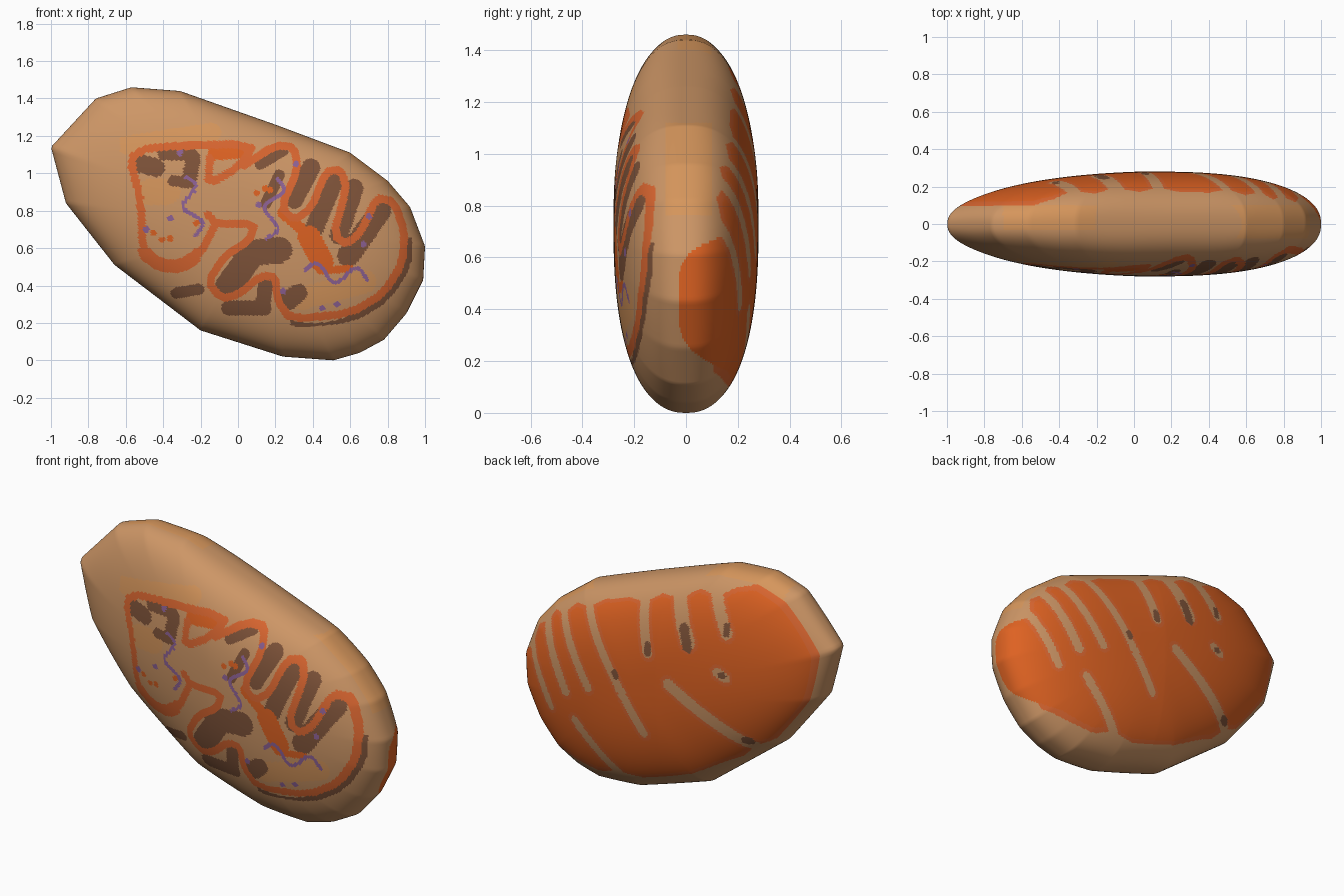
import bpy, bmesh, math, random

if "Cube" in bpy.data.objects:
    bpy.data.objects.remove(bpy.data.objects["Cube"])

random.seed(4)
PALETTE = [("tan_skin", "CD9666"), ("light_tan", "D6965C"), ("orange", "DE6222"),
           ("soft_orange", "DA6630"), ("brown", "80543A"), ("purple", "8E6296")]
TAN, LIGHT, ORANGE, SOFT, BROWN, PURPLE = range(len(PALETTE))

def linear(hex_rgb):
    srgb = [v / 255 for v in bytes.fromhex(hex_rgb)]
    return [((c + 0.055) / 1.055) ** 2.4 for c in srgb] + [1]

# ---------- drawing helpers, all working in the x, z plane (hundredths) ----------
def pairs(v):
    return list(zip(v[::2], v[1::2]))

def rounded(pts):
    """Corner-cut a path so that it looks hand drawn."""
    out = [pts[0]]
    for (ax, az), (bx, bz) in zip(pts, pts[1:]):
        out += [(.8 * ax + .2 * bx, .8 * az + .2 * bz), (.2 * ax + .8 * bx, .2 * az + .8 * bz)]
    return out + [pts[-1]]

def wiggle(ax, az, bx, bz):
    """A wavy strand between two points."""
    dx, dz = bx - ax, bz - az
    n = 16
    return [(ax + dx * i / n - dz * .14 * math.sin(i * .6), az + dz * i / n + dx * .14 * math.sin(i * .6))
            for i in range(n + 1)]

def seg_dist(x, z, ax, az, bx, bz):
    ex, ez = bx - ax, bz - az
    u = max(0, min(1, ((x - ax) * ex + (z - az) * ez) / (ex * ex + ez * ez + 1e-9)))
    return math.hypot(x - ax - u * ex, z - az - u * ez)

def path_dist(x, z, pts):
    return min(seg_dist(x, z, *a, *b) for a, b in zip(pts, pts[1:]))

def blob_gap(x, z, blobs):
    """Distance to the nearest round-ended blob (two ends and a radius)."""
    return min(seg_dist(x, z, *b[:4]) - b[4] for b in blobs)

# ---------- silhouette ----------
OUTLINE = pairs([-100, 114, -76, 140, -57, 146, -31, 144, 20, 126, 60, 111, 80, 96, 92, 82,
                 100, 61, 99, 43, 90, 25, 78, 11, 65, 4, 51, 0, 24, 2, -20, 16, -66, 51, -92, 84])
CX, CZ, HALF = 12, 72, 28
M, N = 480, 108          # columns around, rings per side

def reach(t):
    """Distance from the centre to the silhouette at angle t."""
    dx, dz = math.cos(t), math.sin(t)
    for (ax, az), (bx, bz) in zip(OUTLINE, OUTLINE[1:] + OUTLINE[:1]):
        ex, ez = bx - ax, bz - az
        den = dx * ez - dz * ex
        s = ((ax - CX) * ez - (az - CZ) * ex) / den
        u = ((ax - CX) * dz - (az - CZ) * dx) / den
        if s > 0 and -1e-6 <= u <= 1 + 1e-6:
            return s

# ---------- front: folded membrane with chambers ----------
LEFT_LOBE = rounded(pairs([-12, 73, -20, 57, -31, 50, -42, 51, -51, 58, -52, 86, -58, 108,
                           -48, 114, 9, 116, 0, 103, -16, 94, -15, 108]))
FOLDS = rounded(pairs([-16, 78, -12, 73, 9, 73, 6, 64, -7, 56, -16, 42, -9, 33, 0, 35, 12, 45,
                       20, 45, 21, 32, 28, 22, 60, 25, 78, 36, 88, 52, 89, 70, 83, 85, 74, 87,
                       66, 69, 58, 62, 51, 67, 58, 92, 55, 102, 47, 101, 39, 81, 30, 75, 23, 82,
                       32, 102, 30, 114, 20, 115, 3, 104]))
STRANDS = [wiggle(-28, 98, -22, 67), wiggle(21, 97, 16, 65), wiggle(36, 48, 69, 44)]
CHAMBERS = [(-51, 105, -44, 103, 5), (-40, 110, -24, 110, 3), (-26, 97, -24, 108, 4),
            (-35, 96, -25, 95, 3), (12, 105, 24, 112, 3),
            (15, 84, 22, 99, 3), (30, 86, 39, 103, 5), (41, 71, 51, 95, 5), (54, 67, 62, 92, 5),
            (59, 56, 76, 80, 6), (-5, 40, 6, 55, 7), (4, 57, 22, 59, 7), (-33, 36, -21, 38, 3),
            (-5, 28, 14, 28, 4), (13, 28, 15, 42, 4), (27, 32, 32, 36, 5)]
BRIDGES = [(24, 79, 42, 63, 3), (38, 66, 45, 53, 6), (44, 48, 60, 49, 2), (-12, 111, 4, 112, 4)]
PALE = [(-60, 115, -14, 122, 5), (-47, 90, -38, 90, 7), (34, 33, 68, 42, 6)]

# loose grains: purple where they are seen, orange scattered
def grain(x, z, size):
    return (x, z, x, z, size)

PURPLE_GRAINS = [grain(x, z, 1.7) for x, z in pairs(
    [-31, 111, -49, 70, -36, 76, 11, 83, 31, 105, 70, 77, 67, 62, 24, 37, 45, 28, 53, 30])]
ORANGE_GRAINS = [grain(random.uniform(-47, -20), random.uniform(63, 76), 1.7) for _ in range(4)] + \
                [grain(random.uniform(8, 20), random.uniform(88, 102), 1.7) for _ in range(3)]

# ---------- back: orange field cut by slanting slits, with brown spots ----------
SLITS = [(14, 122, 6, 93, 3.2), (-10, 126, -19, 105, 4.5), (-32, 134, -42, 115, 3.5),
         (50, 106, 30, 77, 2.7), (30, 77, 9, 45, 2.7), (68, 98, 45, 62, 2.7), (80, 90, 61, 55, 3),
         (93, 78, 73, 42, 2.5), (-8, 78, -62, 45, 3.5), (55, 39, 25, 8, 2.7), (-38, 92, -42, 90, 3)]
SPOTS = [(-16, 112, -19, 102, 3), (6, 97, 6, 93, 2.2), (-42, 119, -42, 115, 2),
         (27, 76, 26, 74, 2), (-41, 91, -40, 91, 2), (-53, 53, -51, 53, 2.5)]

def rim_colour(x, y, z):
    """Pale patches that run over the right and top edges."""
    right = x > 45 and 76 < z < 112 and -8 < y < 10
    top = -70 < x < -20 and z > 100 and -3 < y < 10
    return LIGHT if right or top else TAN

def front_colour(x, y, z):
    if abs(x - 15) > 78 or not 15 < z < 130:
        return rim_colour(x, y, z)
    if min(path_dist(x, z, s) for s in STRANDS) < 1 or blob_gap(x, z, PURPLE_GRAINS) < 0:
        return PURPLE
    fold = path_dist(x, z, FOLDS)
    lobe_width = 3.6 if z < 60 and x < -20 else 2.1
    if fold < 2.1 or path_dist(x, z, LEFT_LOBE) < lobe_width:
        return SOFT
    if blob_gap(x, z, BRIDGES) < 0 or blob_gap(x, z, ORANGE_GRAINS) < 0:
        return ORANGE
    shadow_band = fold < 5 and x > 28 and z < 66 and math.hypot(x - 40, z - 70) > 50
    if shadow_band or blob_gap(x, z, CHAMBERS) < 0:
        return BROWN
    return LIGHT if blob_gap(x, z, PALE) < 0 else rim_colour(x, y, z)

def wraps(x, y, z):
    """The lobe of the back field that folds over the right edge."""
    return x > 55 and y > 20 * ((z - 45) / (24 if z > 45 else 29)) ** 4 - 3

def back_colour(x, y, z, r):
    if blob_gap(x, z, SPOTS) < 0:
        return BROWN
    # the field reaches nearer the rim at both ends and bulges between the slits
    gap = blob_gap(x, z, SLITS)
    limit = .82 + .1 * min(1, (abs(x - CX) / 65) ** 3) + .04 * min(1, gap / 8)
    if wraps(x, y, z):
        limit = 1.1
    if r > limit:
        return rim_colour(x, y, z)
    if gap < 0:
        return TAN
    return SOFT if gap < 2 or r > limit - .03 else ORANGE

def colour(x, y, z, r):
    if y > 0 or wraps(x, y, z):
        return back_colour(x, y, z, r)
    return front_colour(x, y, z)

# ---------- body: swollen silhouette ----------
angles = [2 * math.pi * (j + .01) / M for j in range(M)]
sharp = [reach(t) for t in angles]
soft = sharp
for _ in range(3):
    soft = [sum(soft[(j + k) % M] for k in range(-12, 13)) / 25 for j in range(M)]

bm = bmesh.new()
rings, radii = [], []
for i in range(1, 2 * N):
    phi = math.pi * (i / (2 * N) - .5)
    r = math.cos(phi)
    y = 0 if i == N else math.copysign(HALF * (1 - r ** 2.4) ** .42, phi)
    ring = []
    for t, a, b in zip(angles, soft, sharp):
        d = r * (a + (b - a) * r ** 8)
        x = CX + d * math.cos(t)
        thin = 1 - .1 * max(0, -x / 100)      # the pointed end is a little thinner
        ring.append(bm.verts.new((x / 100, y * thin / 100, (CZ + d * math.sin(t)) / 100)))
    rings.append(ring)
    radii.append(r)

def skin(verts, r):
    f = bm.faces.new(verts)
    f.smooth = True
    f.material_index = colour(*(f.calc_center_median() * 100), r)

for a, b, r in zip(rings, rings[1:], radii):
    for j in range(M):
        skin((a[j - 1], a[j], b[j], b[j - 1]), r)
for y, ring in ((-HALF, rings[0]), (HALF, rings[-1])):
    pole = bm.verts.new((CX / 100, y / 100, CZ / 100))
    for j in range(M):
        skin((pole, ring[j - 1], ring[j]), 0)
bmesh.ops.recalc_face_normals(bm, faces=bm.faces)

mesh = bpy.data.meshes.new("cell_body")
bm.to_mesh(mesh)
bm.free()
for name, rgb in PALETTE:
    mat = bpy.data.materials.new(name)
    mat.diffuse_color = linear(rgb)
    mat.use_nodes = True
    mat.node_tree.nodes["Principled BSDF"].inputs["Base Color"].default_value = mat.diffuse_color
    mesh.materials.append(mat)
bpy.context.collection.objects.link(bpy.data.objects.new("cell_body", mesh))
